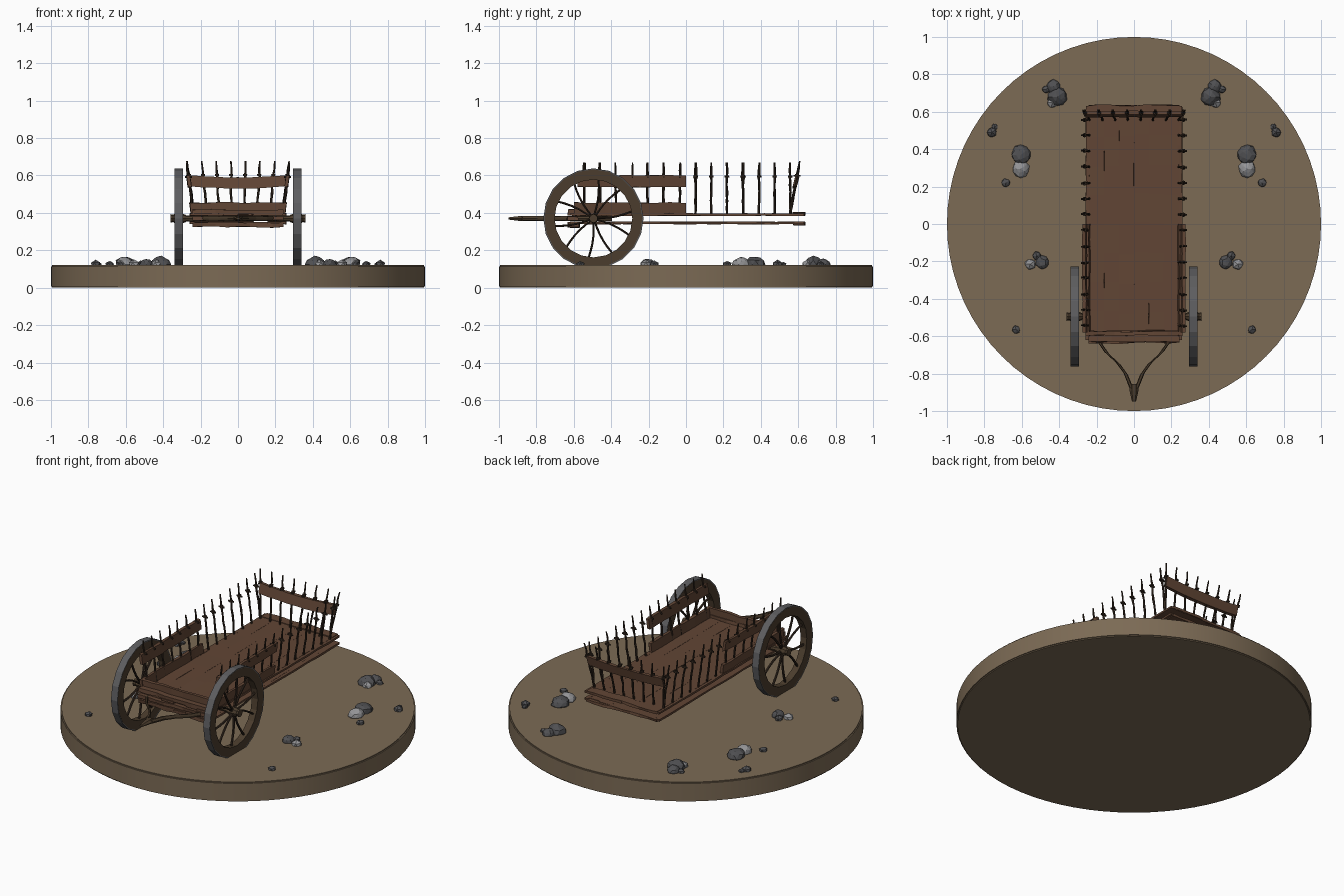
import bpy, bmesh, math, random
from mathutils import Vector as V, Matrix

if "Cube" in bpy.data.objects:
    bpy.data.objects.remove(bpy.data.objects["Cube"])

random.seed(4)
mats = {}
COLORS = {"earth": (0.2, 0.145, 0.09), "plank": (0.12, 0.06, 0.035), "wheel_wood": (0.07, 0.046, 0.026),
          "twig": (0.035, 0.022, 0.014), "iron": (0.11, 0.11, 0.115),
          "dark_stone": (0.08, 0.08, 0.085), "light_stone": (0.3, 0.3, 0.31)}
for key, c in COLORS.items():
    mats[key] = bpy.data.materials.new(key)
    mats[key].diffuse_color = (*c, 1)


def finish(bm, name, mat):
    bmesh.ops.recalc_face_normals(bm, faces=bm.faces)
    me = bpy.data.meshes.new(name)
    bm.to_mesh(me)
    bm.free()
    ob = bpy.data.objects.new(name, me)
    me.materials.append(mats[mat])
    bpy.context.collection.objects.link(ob)
    return ob


def loft(bm, pts, u, v, n=6, taper=None, jit=0.0, closed=False):
    """Sweep an n-sided section (half axes u, v) along pts."""
    u, v = V(u), V(v)
    k, off = (math.sqrt(2), math.pi / 4) if n == 4 else (1, 0)
    rings = []
    for i, p in enumerate(pts):
        t = k * (taper[i] if taper else 1)
        ring = []
        for j in range(n):
            a = off + j * math.tau / n
            f = t * (1 + random.uniform(-jit, jit))
            ring.append(bm.verts.new(V(p) + u * math.cos(a) * f + v * math.sin(a) * f))
        rings.append(ring)
    for i in range(len(rings) - (0 if closed else 1)):
        a, b = rings[i], rings[(i + 1) % len(rings)]
        for j in range(n):
            bm.faces.new((a[j], a[(j + 1) % n], b[(j + 1) % n], b[j]))
    if not closed:
        bm.faces.new(rings[0])
        bm.faces.new(rings[-1])


def line(a, b, n, wob=0.0):
    a, b = V(a), V(b)
    r = lambda: random.uniform(-wob, wob)
    return [a.lerp(b, i / n) + (V((r(), r(), r())) if 0 < i < n else V()) for i in range(n + 1)]


def lathe_x(name, mat, prof, n, x, y, z):
    """Closed (x, radius) profile turned around an x axis."""
    bm = bmesh.new()
    rows = [[bm.verts.new((x + px, y + r * math.cos(a), z + r * math.sin(a))) for px, r in prof]
            for a in [i * math.tau / n for i in range(n)]]
    m = len(prof)
    for i in range(n):
        a, b = rows[i], rows[(i + 1) % n]
        for j in range(m):
            bm.faces.new((a[j], a[(j + 1) % m], b[(j + 1) % m], b[j]))
    return finish(bm, name, mat)


# round ground base
bm = bmesh.new()
bmesh.ops.create_cone(bm, cap_ends=True, segments=72, radius1=1, radius2=1, depth=0.12,
                      matrix=Matrix.Translation((0, 0, 0.06)))
bmesh.ops.bevel(bm, geom=[e for e in bm.edges if abs(e.verts[0].co.z - e.verts[1].co.z) < 1e-4],
                offset=0.006, segments=2, affect='EDGES')
base = finish(bm, "ground_base", "earth")
bpy.context.view_layer.objects.active = base
base.select_set(True)
bpy.ops.object.shade_smooth_by_angle(angle=math.radians(30))

# cart bed: two plank decks
for name, z in (("upper_deck", 0.391), ("lower_deck", 0.346)):
    bm = bmesh.new()
    for i in range(6):
        x = -0.2 + i * 0.08
        y0, y1 = -0.615 - random.uniform(0, 0.02), 0.615 + random.uniform(0, 0.02)
        loft(bm, line((x, y0, z), (x, y1, z), 8, 0.0012), (0.0405, 0, 0), (0, 0, 0.006), 4, jit=0.03)
    finish(bm, name, "plank")

# cross planks at the bed ends, long edge strips
bm = bmesh.new()
for y, z, h in ((-0.6, 0.405, 0.012), (-0.605, 0.37, 0.01), (-0.6, 0.335, 0.011), (0.605, 0.393, 0.008), (0.605, 0.343, 0.008)):
    loft(bm, line((-0.243, y, z), (0.243, y, z), 8, 0.003), (0, 0.03, 0), (0, 0, h), 4, jit=0.12)
for s in (-1, 1):
    for z in (0.391, 0.347):
        loft(bm, line((s * 0.245, -0.62, z), (s * 0.245, 0.63, z), 12, 0.002), (0.012, 0, 0), (0, 0, 0.006), 4, jit=0.1)
finish(bm, "bed_frame", "plank")

# fence boards: sides of the front half, front board, rear rail
bm = bmesh.new()
for s in (-1, 1):
    for x, z, y0 in ((0.262, 0.57, -0.58), (0.246, 0.423, -0.6)):
        loft(bm, line((s * x, y0, z), (s * x, 0, z), 7, 0.003), (0.009, 0, 0), (s * 0.004, 0, 0.03), 4, jit=0.08)
loft(bm, line((-0.245, -0.585, 0.428), (0.245, -0.585, 0.428), 7, 0.004), (0, 0.01, 0), (0, 0, 0.026), 4, jit=0.1)
rail = [V((x, 0.588, 0.56 + 0.012 * (x / 0.26) ** 2)) for x in [-0.26 + i * 0.065 for i in range(9)]]
loft(bm, rail, (0, 0.01, 0), (0, 0.007, 0.029), 4, jit=0.06)
finish(bm, "fence_boards", "plank")

# crooked stakes with a binding ring each
stakes, rings = bmesh.new(), bmesh.new()
spots = []
for s in (-1, 1):
    for i in range(14):
        y = 0.56 - i * 0.085
        spots.append((V((s * 0.238, y, 0.385)), V((s * 0.274, y + random.uniform(-.006, .006), 0.668))))
for i in range(8):
    x = -0.262 + i * 0.075
    spots.append((V((x * 0.9, 0.555, 0.385)), V((x * 1.04, 0.608, 0.678))))
for a, b in spots:
    pts = line(a, b, 7, 0.003)
    loft(stakes, pts, (0.0068, 0, 0), (0, 0.0068, 0), 6, [1, 1, .9, 1, .85, 1, .8, .6], 0.15)
    c = a.lerp(b, 0.73)
    for dz in (0, 0.006):
        bmesh.ops.create_cone(rings, cap_ends=True, segments=8, radius1=0.012, radius2=0.010, depth=0.005,
                              matrix=Matrix.Translation(c + V((0, 0, dz))))
    out = V((math.copysign(1, c.x), 0, 0)) if c.y < 0.57 else V((0, 1, 0))
    loft(rings, [c - out * 0.018, c + out * 0.018], out.cross(V((0, 0, 0.005))), (0, 0, 0.005), 6)
finish(stakes, "fence_stakes", "twig")
finish(rings, "stake_bindings", "twig")

# wheels
WY, WZ = -0.495, 0.37
for s, side in ((-1, "left"), (1, "right")):
    x = s * 0.317
    lathe_x(side + "_wheel_rim", "wheel_wood",
            [(-0.021, 0.208), (0.021, 0.208), (0.021, 0.262), (-0.021, 0.262)], 20, x, WY, WZ)
    lathe_x(side + "_wheel_tire", "iron",
            [(-0.019, 0.255), (0.019, 0.255), (0.022, 0.268), (-0.022, 0.268)], 20, x, WY, WZ)
    bm = bmesh.new()
    for i in range(10):
        a = (i + 0.3) * math.tau / 10
        d, t = V((0, math.cos(a), math.sin(a))), V((0, -math.sin(a), math.cos(a)))
        bow = 0.012 * (1 if i % 2 else -1)
        pts = [V((x, WY, WZ)) + d * (0.01 + 0.205 * k / 5) + t * bow * math.sin(k / 5 * math.pi) for k in range(6)]
        loft(bm, pts, (0.008, 0, 0), t * 0.006, 6, jit=0.15)
    finish(bm, side + "_wheel_spokes", "twig")
    # hub and axle cap
    bm = bmesh.new()
    loft(bm, [(x + s * k, WY, WZ) for k in (-0.04, -0.02, 0.02, 0.03, 0.045)],
         (0, 0.026, 0), (0, 0, 0.026), 8, [0.7, 1, 1, 0.75, 0.9])
    finish(bm, side + "_hub", "wheel_wood")

# axle and tow shafts meeting in a tip
bm = bmesh.new()
loft(bm, line((-0.35, WY, WZ), (0.35, WY, WZ), 6, 0.002), (0, 0.016, 0), (0, 0, 0.016), 8)
finish(bm, "axle", "wheel_wood")
bm = bmesh.new()
for s in (-1, 1):
    path = [(0.2, -0.4), (0.2, -0.58), (0.18, -0.64), (0.145, -0.69), (0.085, -0.745), (0.045, -0.8), (0.013, -0.88)]
    loft(bm, [(s * px, py, WZ) for px, py in path], (0.013, 0.006 * s, 0), (0, 0, 0.014), 6, jit=0.1)
loft(bm, [(0, -0.855, WZ), (0, -0.89, WZ), (0, -0.95, WZ)], (0.024, 0, 0), (0, 0, 0.015), 6, [1, 1, 0.45])
finish(bm, "tow_shafts", "wheel_wood")

# mirrored stones: x, y, radius, light?
STONES = [(.41, .68, .052, 0), (.43, .735, .038, 0), (.47, .72, .024, 0), (.435, .65, .034, 1),
          (.605, .37, .053, 0), (.605, .295, .047, 1), (.685, .22, .026, 0), (.76, .49, .03, 0),
          (.745, .52, .02, 0), (.49, -.205, .037, 0), (.52, -.17, .027, 0), (.555, -.215, .032, 1), (.63, -.565, .025, 0)]
for light, name in ((0, "dark_stone"), (1, "light_stone")):
    bm = bmesh.new()
    for x, y, r, l in STONES:
        if l == light:
            vs = bmesh.ops.create_icosphere(bm, subdivisions=1 if r < 0.035 else 2, radius=r)["verts"]
            for v in vs:
                v.co = v.co * random.uniform(0.88, 1.06)
                v.co.z *= 0.85
                v.co += V((x, y, 0.12 + 0.1 * r))
    geom = bm.verts[:] + bm.edges[:] + bm.faces[:]
    dup = bmesh.ops.duplicate(bm, geom=geom)["geom"]
    for v in dup:
        if isinstance(v, bmesh.types.BMVert):
            v.co.x *= -1
    finish(bm, name + "s", name)

for m in bpy.data.materials:
    if m.users and not m.is_grease_pencil:
        m.use_nodes = True
        m.node_tree.nodes["Principled BSDF"].inputs["Base Color"].default_value = m.diffuse_color
